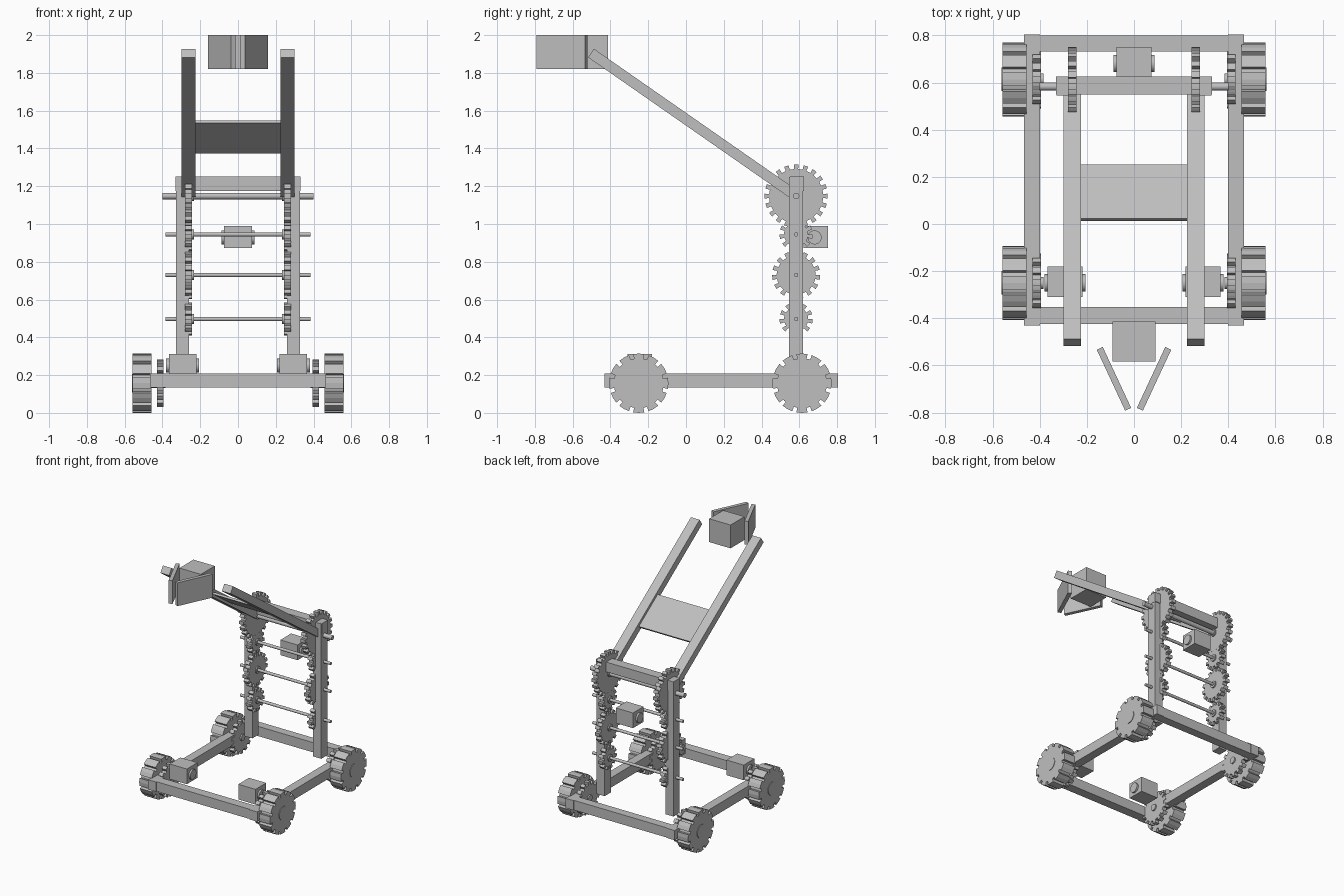
import bpy, bmesh, math
from mathutils import Matrix, Vector

cube = bpy.data.objects.get("Cube")
if cube:
    bpy.data.objects.remove(cube, do_unlink=True)

grey = bpy.data.materials.new("plain grey")
grey.use_nodes = True
COLOUR = (0.52, 0.52, 0.52, 1)
grey.diffuse_color = COLOUR
grey.node_tree.nodes["Principled BSDF"].inputs["Base Color"].default_value = COLOUR


def add_object(name, bm):
    bmesh.ops.recalc_face_normals(bm, faces=bm.faces)
    mesh = bpy.data.meshes.new(name)
    bm.to_mesh(mesh)
    bm.free()
    mesh.materials.append(grey)
    ob = bpy.data.objects.new(name, mesh)
    bpy.context.collection.objects.link(ob)
    return ob


def box(name, centre, size, axis="X", angle=0.0):
    bm = bmesh.new()
    turn = Matrix.Rotation(angle, 4, axis)
    bmesh.ops.create_cube(bm, size=1, matrix=Matrix.Translation(centre) @ turn @ Matrix.Diagonal((*size, 1)))
    return add_object(name, bm)


def rod(name, x0, x1, y, z, radius):
    """Round bar along x."""
    bm = bmesh.new()
    place = Matrix.Translation(((x0 + x1) / 2, y, z)) @ Matrix.Rotation(math.pi / 2, 4, "Y")
    bmesh.ops.create_cone(bm, cap_ends=True, segments=24, radius1=radius, radius2=radius,
                          depth=abs(x1 - x0), matrix=place)
    ob = add_object(name, bm)
    bpy.ops.object.select_all(action="DESELECT")
    ob.select_set(True)
    bpy.context.view_layer.objects.active = ob
    bpy.ops.object.shade_smooth_by_angle(angle=math.radians(40))
    return ob


def gear(name, x0, x1, y, z, outer, root, teeth, width):
    """Toothed disc facing x; width is the tooth share of each pitch."""
    bm = bmesh.new()
    verts = []
    pitch = math.tau / teeth
    for i in range(teeth):
        half = width / 2
        for share, r in ((-half, root), (-half, outer), (0, outer), (half, outer), (half, root), (0.5, root)):
            a = (i + share) * pitch
            verts.append(bm.verts.new((x0, y + r * math.sin(a), z + r * math.cos(a))))
    face = bm.faces.new(verts)
    new = bmesh.ops.extrude_face_region(bm, geom=[face])["geom"]
    bmesh.ops.translate(bm, vec=Vector((x1 - x0, 0, 0)),
                        verts=[v for v in new if isinstance(v, bmesh.types.BMVert)])
    return add_object(name, bm)


def motor(name, x, y, z):
    box(name + "_body", (x, y, z), (0.147, 0.13, 0.117))
    rod(name + "_shaft", x - 0.087, x + 0.087, y - 0.005, z - 0.003, 0.037)


POST_Y, AXLE_Z = 0.583, 0.157

# chassis cross bars and top beam
box("front_crossbar", (0, -0.388, 0.172), (0.82, 0.072, 0.075))
box("back_crossbar", (0, 0.766, 0.172), (0.82, 0.066, 0.075))
box("top_beam", (0, 0.588, 1.213), (0.66, 0.075, 0.075))

# arm line in the side plane
tip, base = Vector((0, -0.503, 1.905)), Vector((0, 0.56, 1.165))
arm_mid, arm_length = (tip + base) / 2, (tip - base).length
arm_angle = math.atan2(base.z - tip.z, base.y - tip.y)

for side, s in (("left", 1), ("right", -1)):
    box(side + "_side_rail", (s * 0.432, 0.187, 0.172), (0.068, 1.235, 0.075))
    box(side + "_post", (s * 0.294, POST_Y, 0.73), (0.068, 0.075, 1.04))
    box(side + "_arm", (s * 0.262, arm_mid.y, arm_mid.z), (0.074, arm_length, 0.055), "X", arm_angle)
    motor(side + "_drive_motor", s * 0.293, -0.245, 0.253)

    # wheels with their drive gears
    for end, y in (("front", -0.25), ("back", 0.614)):
        name = side + "_" + end
        gear(name + "_wheel", s * 0.457, s * 0.558, y, AXLE_Z, 0.157, 0.132, 12, 0.72)
        gear(name + "_drive_gear", s * 0.395, s * 0.43, y, AXLE_Z, 0.125, 0.102, 14, 0.5)
        rod(name + "_hub", s * 0.457, s * 0.562, y, AXLE_Z, 0.05)
        rod(name + "_axle", s * 0.385, s * 0.47, y, AXLE_Z, 0.025)

    # gripper jaws
    box(side + "_jaw", (s * 0.085, -0.657, 1.91), (0.028, 0.285, 0.18), "Z", -s * math.radians(25))

# gear train up the posts: height, radius, teeth, shaft half length, shaft radius
train = ((1.148, 0.167, 20, 0.40, 0.017), (0.945, 0.088, 11, 0.385, 0.011),
         (0.73, 0.127, 15, 0.385, 0.011), (0.497, 0.088, 11, 0.385, 0.011))
for i, (z, radius, teeth, reach, thick) in enumerate(train):
    rod(f"lift_shaft_{i}", -reach, reach, POST_Y, z, thick)
    for side, s in (("left", 1), ("right", -1)):
        gear(f"{side}_lift_gear_{i}", s * 0.243, s * 0.281, POST_Y, z, radius, radius - 0.024, teeth, 0.48)
        rod(f"{side}_lift_hub_{i}", s * 0.234, s * 0.29, POST_Y, z, 0.026)

# arm plate, lift motor and gripper motor
box("arm_plate", (0, 0.133, 1.461), (0.46, 0.28, 0.016), "X", arm_angle)
motor("lift_motor", 0, 0.686, 0.932)
box("gripper_block", (0, -0.498, 1.91), (0.182, 0.17, 0.18))
